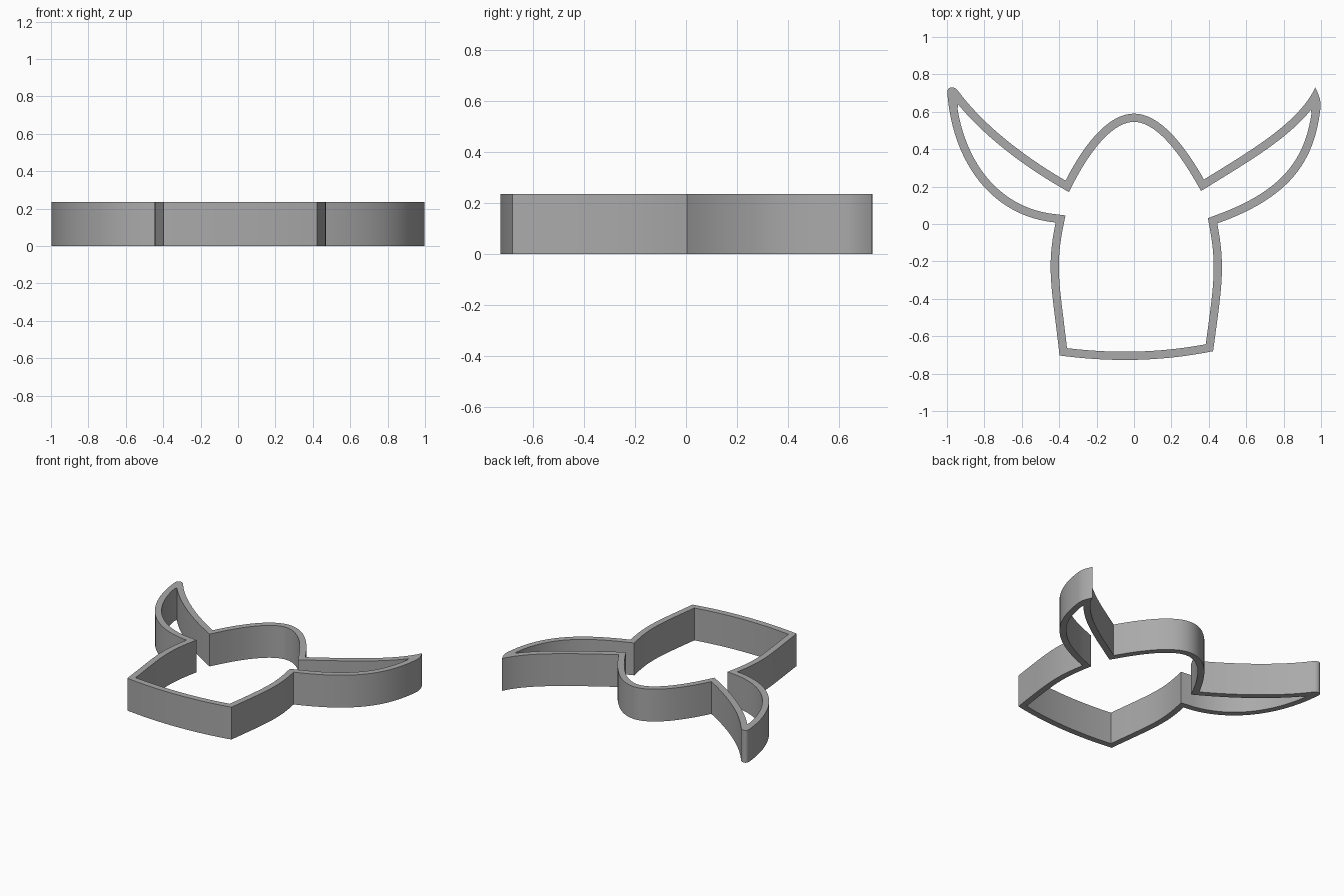
import bpy
import bmesh
from mathutils import Vector
from mathutils.geometry import interpolate_bezier, intersect_point_line

HEIGHT = 0.235
WALL = 0.044
STEPS = 24

default = bpy.data.objects.get("Cube")
if default:
    bpy.data.objects.remove(default, do_unlink=True)

# Outer outline, clockwise: start point, two handles; each ends where the next starts
SEGMENTS = [
    ((-.366, .232), (-.27, .42), (-.14, .59)),     # dome, left half
    ((0, .59), (.14, .59), (.27, .42)),            # dome, right half
    ((.374, .238), (.62, .39), (.88, .54)),        # left wing, top edge
    ((.969, .729), (.99, .69), (1.0, .66)),        # left wing, tip
    ((.997, .62), (.965, .33), (.83, .14)),        # left wing, lower edge
    ((.445, .003), (.49, -.23), (.47, -.33)),      # body side
    ((.423, -.68), (.15, -.735), (-.12, -.74)),    # body base
    ((-.398, -.703), (-.44, -.33), (-.47, -.24)),  # body side
    ((-.419, .008), (-.76, .04), (-.97, .33)),     # right wing, lower edge
    ((-.998, .70), (-1.0, .735), (-.965, .74)),    # right wing, rounded tip
    ((-.943, .715), (-.80, .52), (-.57, .35)),     # right wing, top edge
]


def outline():
    points = []
    for i, (start, h1, h2) in enumerate(SEGMENTS):
        end = SEGMENTS[(i + 1) % len(SEGMENTS)][0]
        knots = [Vector((*p, 0)) for p in (start, h1, h2, end)]
        points += interpolate_bezier(*knots, STEPS + 1)[:-1]
    return points


def distance(p, a, b):
    hit, t = intersect_point_line(p, a, b)
    hit = a if t < 0 else b if t > 1 else hit
    return (p - hit).length


def inset(points, width):
    """Mitred inward offset, dropping points that fall too near the outline."""
    n = len(points)
    kept = []
    for i, p in enumerate(points):
        d1 = (p - points[i - 1]).normalized()
        d2 = (points[(i + 1) % n] - p).normalized()
        n1, n2 = (Vector((d.y, -d.x, 0)) for d in (d1, d2))
        q = p + (n1 + n2) * (width / (1 + n1.dot(n2)))
        if min(distance(q, points[k - 1], points[k]) for k in range(n)) > width * 0.97:
            kept.append(q)
    return kept


# Flat ring between the two loops, raised into a wall
bm = bmesh.new()
outer = outline()
edges = []
for loop in (outer, inset(outer, WALL)):
    verts = [bm.verts.new(p) for p in loop]
    edges += [bm.edges.new((verts[i - 1], verts[i])) for i in range(len(verts))]
bmesh.ops.triangle_fill(bm, edges=edges, use_beauty=True, use_dissolve=False)
raised = bmesh.ops.extrude_face_region(bm, geom=bm.faces[:], use_keep_orig=True)
top = [g for g in raised["geom"] if isinstance(g, bmesh.types.BMVert)]
bmesh.ops.translate(bm, verts=top, vec=(0, 0, HEIGHT))
bmesh.ops.recalc_face_normals(bm, faces=bm.faces[:])
mesh = bpy.data.meshes.new("cutter_wall")
bm.to_mesh(mesh)
bm.free()

wall = bpy.data.objects.new("cutter_wall", mesh)
bpy.context.collection.objects.link(wall)

# Plain grey
grey = bpy.data.materials.new("plain grey")
grey.use_nodes = True
colour = (0.4, 0.4, 0.4, 1)
grey.diffuse_color = colour
grey.node_tree.nodes["Principled BSDF"].inputs["Base Color"].default_value = colour
mesh.materials.append(grey)

for other in bpy.context.selected_objects:
    other.select_set(False)
wall.select_set(True)
bpy.context.view_layer.objects.active = wall
bpy.ops.object.shade_smooth_by_angle(angle=0.5)
